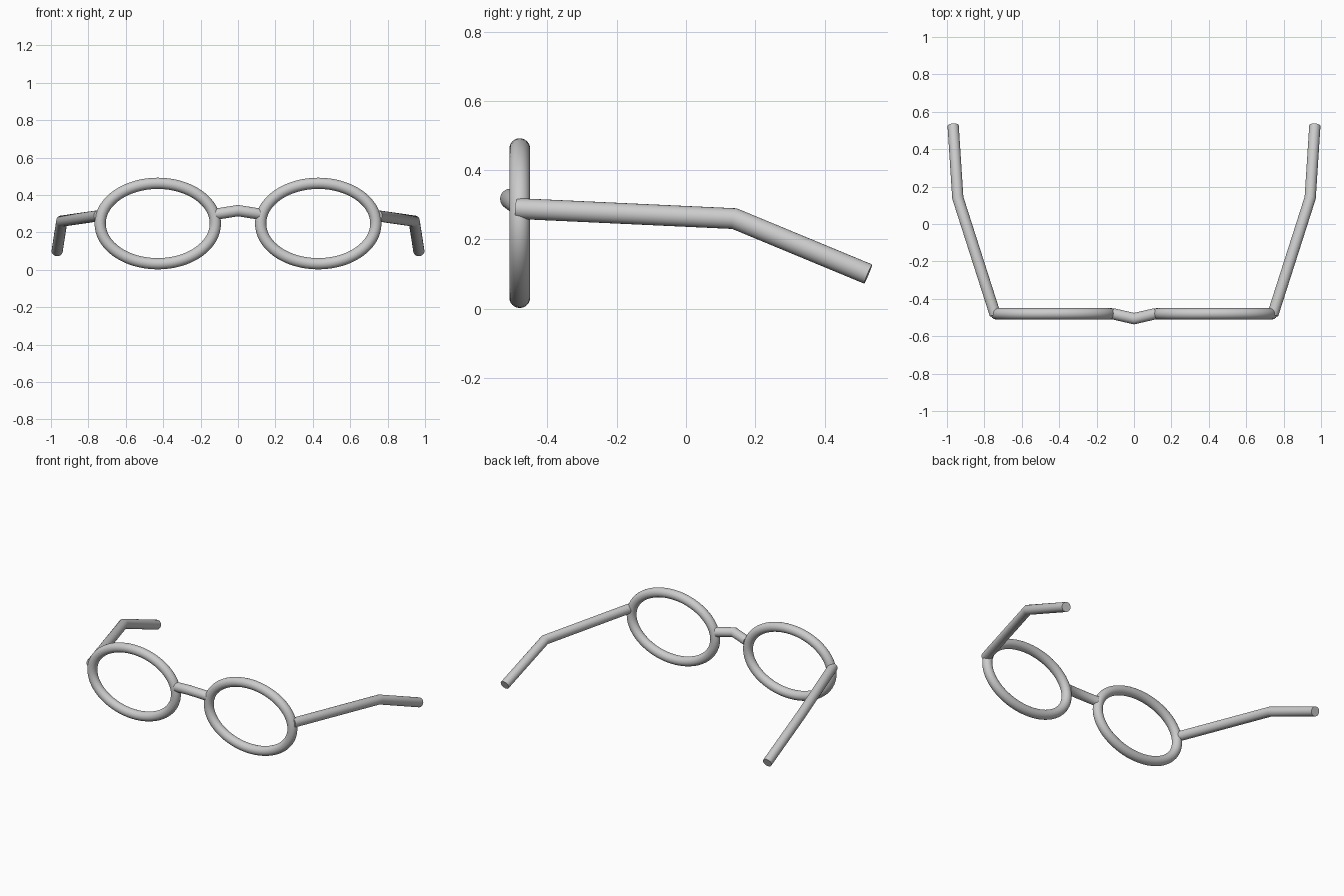
import bpy, bmesh, math
from mathutils import Vector

if "Cube" in bpy.data.objects:
    bpy.data.objects.remove(bpy.data.objects["Cube"])

R = 0.03      # wire radius
SIDES = 24    # sides of the wire

metal = bpy.data.materials.new("light_grey_metal")
metal.diffuse_color = (0.6, 0.6, 0.6, 1)
metal.use_nodes = True
metal.node_tree.nodes["Principled BSDF"].inputs["Base Color"].default_value = metal.diffuse_color


def tube(name, points, closed=False):
    """Round wire along points, mitred at each bend."""
    pts = [Vector(p) for p in points]
    n = len(pts)
    bm = bmesh.new()
    rings = []
    up = Vector((0, 1, 0)) if closed else Vector((0, 0, 1))
    for i, p in enumerate(pts):
        has_prev, has_next = closed or i > 0, closed or i < n - 1
        a = (p - pts[i - 1]).normalized() if has_prev else None
        b = (pts[(i + 1) % n] - p).normalized() if has_next else None
        a, b = a or b, b or a
        t = (a + b).normalized()
        side = t.cross(up).normalized()
        top = side.cross(t)
        # widen the ring in the plane of the bend
        bend = b - a
        stretch = 1 / max(t.dot(a), 0.5)
        ring = []
        for k in range(SIDES):
            ang = 2 * math.pi * k / SIDES
            v = R * (math.cos(ang) * side + math.sin(ang) * top)
            if bend.length > 1e-5:
                d = bend.normalized()
                v += d * v.dot(d) * (stretch - 1)
            ring.append(bm.verts.new(p + v))
        rings.append(ring)
    for i in range(n if closed else n - 1):
        r0, r1 = rings[i], rings[(i + 1) % n]
        for k in range(SIDES):
            j = (k + 1) % SIDES
            bm.faces.new((r0[k], r0[j], r1[j], r1[k]))
    if not closed:
        bm.faces.new(rings[0])
        bm.faces.new(rings[-1])
    bmesh.ops.recalc_face_normals(bm, faces=bm.faces)
    mesh = bpy.data.meshes.new(name)
    bm.to_mesh(mesh)
    bm.free()
    mesh.materials.append(metal)
    ob = bpy.data.objects.new(name, mesh)
    bpy.context.collection.objects.link(ob)
    bpy.ops.object.select_all(action='DESELECT')
    ob.select_set(True)
    bpy.context.view_layer.objects.active = ob
    bpy.ops.object.shade_smooth_by_angle(angle=math.radians(40))
    return ob


for s, label in ((-1, "right"), (1, "left")):
    # oval lens rim
    oval = []
    for i in range(64):
        a = 2 * math.pi * i / 64
        oval.append((s * 0.429 + 0.308 * math.cos(a), -0.48,
                     0.247 + 0.215 * math.sin(a)))
    tube(label + "_rim", oval, closed=True)
    # bent temple arm
    tube(label + "_temple", [(s * 0.742, -0.485, 0.289),
                             (s * 0.942, 0.14, 0.26),
                             (s * 0.967, 0.526, 0.10)])

# nose bridge, raised and pushed forward in the middle
tube("nose_bridge", [(-0.113, -0.48, 0.298), (0, -0.506, 0.316),
                     (0.113, -0.48, 0.298)])
